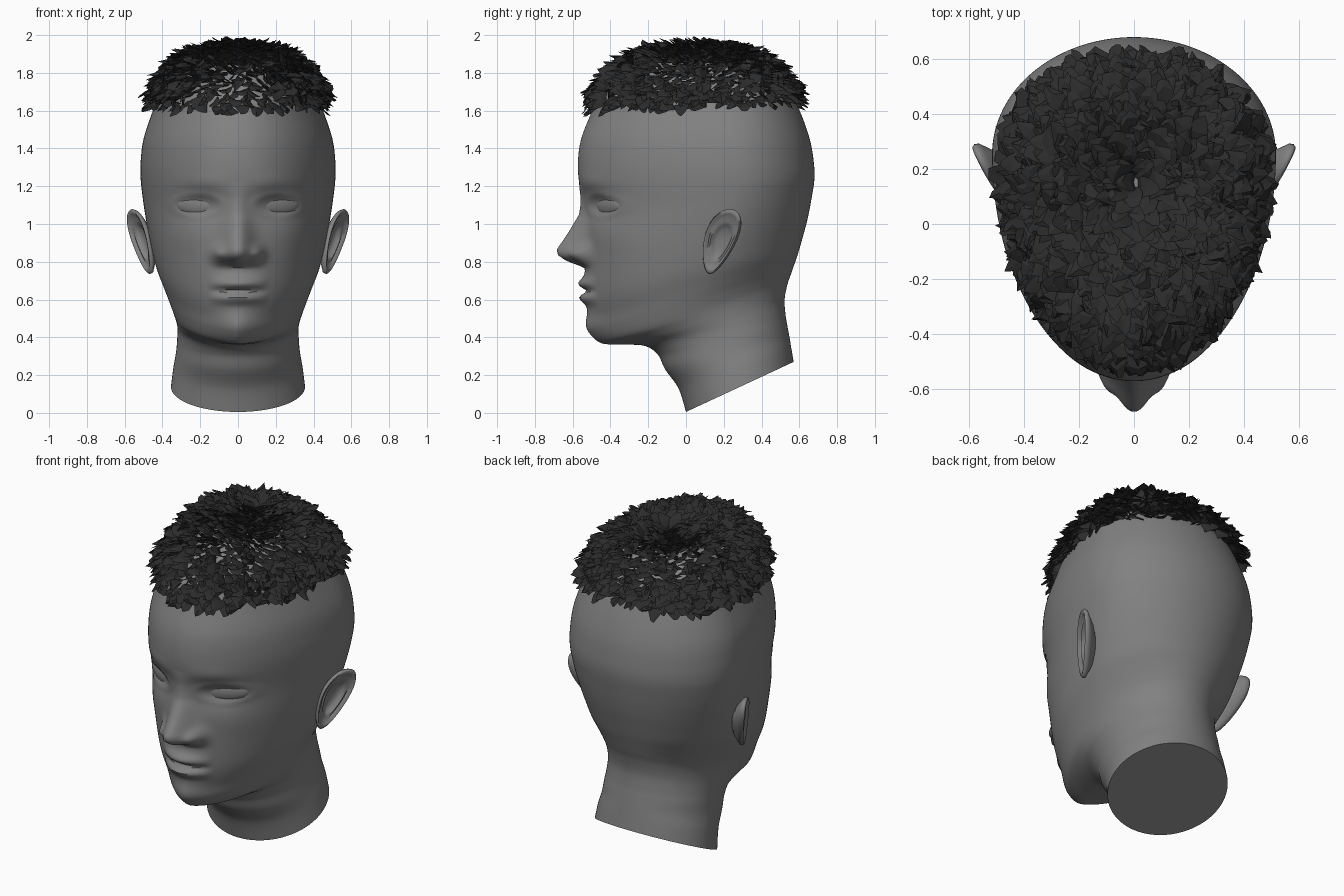
import bpy, bmesh, math, random
from mathutils import Vector
from mathutils.bvhtree import BVHTree

if "Cube" in bpy.data.objects:
    bpy.data.objects.remove(bpy.data.objects["Cube"])

random.seed(7)

# head sections from neck cut to crown: front y, front z, back y, back z, half width
ROWS = [
    (0, .005, .57, .27, .355), (-.04, .13, .558, .34, .342), (-.11, .23, .548, .40, .328),
    (-.15, .31, .537, .46, .322), (-.22, .355, .527, .52, .32), (-.34, .362, .522, .60, .328),
    (-.45, .37, .537, .68, .342), (-.505, .43, .558, .74, .365), (-.51, .52, .575, .79, .393),
    (-.515, .65, .595, .85, .43), (-.525, .78, .618, .93, .457), (-.53, .92, .642, 1.02, .48),
    (-.535, 1.08, .662, 1.12, .50), (-.565, 1.22, .68, 1.24, .515), (-.572, 1.33, .675, 1.34, .515),
    (-.555, 1.45, .655, 1.45, .50), (-.505, 1.58, .61, 1.58, .458), (-.455, 1.69, .555, 1.69, .415),
    (-.37, 1.79, .47, 1.79, .35), (-.24, 1.865, .34, 1.865, .245), (.05, 1.905, .05, 1.905, .004)]
# nose ridge: z, protrusion
NOSE = [(.765, 0), (.785, .045), (.80, .095), (.835, .148), (.865, .155), (.95, .095),
        (1.05, .035), (1.14, .012), (1.22, 0)]
SUB, HALF = 10, 80


def spline(rows, sub):
    out = []
    for i in range(len(rows) - 1):
        a, b, c, d = (rows[min(max(i + k, 0), len(rows) - 1)] for k in (-1, 0, 1, 2))
        for j in range(sub):
            t = j / sub
            out.append([.5 * (2 * q + (r - p) * t + (2 * p - 5 * q + 4 * r - s) * t * t
                              + (3 * q - p - 3 * r + s) * t ** 3) for p, q, r, s in zip(a, b, c, d)])
    return out + [list(rows[-1])]


def lerp_table(table, z):
    for (z0, h0), (z1, h1) in zip(table, table[1:]):
        if z0 <= z <= z1:
            return h0 + (h1 - h0) * (z - z0) / (z1 - z0)
    return 0


def bump(a, b):
    return math.exp(-a * a - b * b)


def face_relief(x, z):
    """Forward push of the face surface."""
    x = abs(x)
    k = min(max((1.1 - z) / .27, 0), 1)
    h = lerp_table(NOSE, z) * math.exp(-(x / (.052 + .04 * k)) ** 2.2)
    h += .05 * bump((x - .105) / .035, (z - .845) / .04)        # nostril wings
    h -= .015 * bump((x - .05) / .028, (z - .795) / .015)       # nostrils
    h -= .034 * bump((x - .19) / .10, (z - 1.10) / .075)        # eye sockets
    d = math.hypot((x - .215) / .1, (z - 1.10) / .045)
    h += .007 * math.exp(-((d - 1.3) / .3) ** 2)                # eyelids
    h += .008 * bump((x - .2) / .13, (z - 1.22) / .05)          # brows
    h += .012 * bump((x - .3) / .12, (z - .93) / .10)           # cheekbones
    h += .022 * bump(x / .15, (z - .66) / .12)                  # muzzle
    m = max(0, 1 - (x / .16) ** 2)
    h += m * (.032 * bump(0, (z - .685) / .03) + .034 * bump(0, (z - .607) / .03))
    h -= .022 * m * bump(0, (z - .645) / .016)                  # mouth line
    h += .018 * bump(x / .12, (z - .47) / .06)                  # chin
    return h


def material(name, value):
    mat = bpy.data.materials.new(name)
    mat.diffuse_color = (value, value, value, 1)
    mat.use_nodes = True
    mat.node_tree.nodes["Principled BSDF"].inputs["Base Color"].default_value = mat.diffuse_color
    return mat


def make_object(name, bm, mat, smooth=True, angle=50):
    mesh = bpy.data.meshes.new(name)
    bm.to_mesh(mesh)
    ob = bpy.data.objects.new(name, mesh)
    bpy.context.collection.objects.link(ob)
    mesh.materials.append(mat)
    if smooth:
        bpy.ops.object.select_all(action='DESELECT')
        ob.select_set(True)
        bpy.context.view_layer.objects.active = ob
        bpy.ops.object.shade_smooth_by_angle(angle=math.radians(angle))
    return ob


def bridge_rings(bm, rings):
    for a, b in zip(rings, rings[1:]):
        n = len(a)
        for i in range(n):
            bm.faces.new((a[i], a[(i + 1) % n], b[(i + 1) % n], b[i]))
    bm.faces.new(rings[0])
    bm.faces.new(rings[-1])
    bmesh.ops.recalc_face_normals(bm, faces=bm.faces)


skin = material("grey_skin", .22)
hair_mat = material("dark_hair", .025)

# head and neck: lofted rings, two half ellipses each, plus facial relief
bm = bmesh.new()
rings = []
for yf, zf, yb, zb, w in spline(ROWS, SUB):
    m = .5 + .16 * min(1, zf / 1.2)
    # taper the front of the sections around the chin
    taper = 1 + .4 * math.exp(-((zf - .42) / .13) ** 2) * min(1, max(0, (-yf - .15) / .25))
    ring = []
    for i in range(2 * HALF):
        u = i / HALF if i <= HALF else 2 - i / HALF
        t = math.pi * u ** 1.25
        c = math.cos(t)
        s = m - m * c if c > 0 else m - (1 - m) * c
        x = w * max(0, math.sin(t)) ** (taper if c > 0 else 1) * (1 if i <= HALF else -1)
        y, z = yf + (yb - yf) * s, zf + (zb - zf) * s
        if c > 0 and y < 0 and zf > .36:
            y -= face_relief(x, z) * min(1, c * 3) * min(1, (zf - .36) / .04)
        ring.append(bm.verts.new((x, y, z)))
    rings.append(ring)
bridge_rings(bm, rings)
tree = BVHTree.FromBMesh(bm)
make_object("head", bm, skin)
bm.free()

# ears: dished profile swept round a slanted egg outline
EAR = [(.05, -.025), (.35, -.025), (.5, -.012), (.62, .004), (.74, .0), (.85, .014), (.95, .018),
       (1, .008), (.97, -.008), (.85, -.02), (.6, -.045), (.3, -.06), (.05, -.065)]
for side, label in ((1, "left"), (-1, "right")):
    bm = bmesh.new()
    rings = []
    for r, h in EAR:
        ring = []
        for i in range(40):
            a = 2 * math.pi * i / 40
            v = math.sin(a) * r
            dy = math.cos(a) * r * (.085 + .026 * math.sin(a)) + .052 * v
            dz = .172 * v
            x = .507 + .5 * dy + .12 * dz + .87 * h
            ring.append(bm.verts.new((side * x, .182 + dy - .4 * h, .907 + dz)))
        rings.append(ring)
    bridge_rings(bm, rings)
    make_object(label + "_ear", bm, skin, angle=70)
    bm.free()

# eyes: flattened spheres set into the sockets
for side, label in ((1, "left"), (-1, "right")):
    hit, n, _, _ = tree.ray_cast(Vector((side * .215, -2, 1.10)), Vector((0, 1, 0)))
    bpy.ops.mesh.primitive_uv_sphere_add(segments=32, ring_count=20, radius=1)
    eye = bpy.context.object
    eye.name = label + "_eye"
    eye.scale = (.135, .035, .06)
    eye.rotation_euler = (0, 0, side * .5)
    eye.location = hit + Vector((-side * .013, .020, 0))
    eye.data.materials.append(skin)
    bpy.ops.object.shade_smooth()

# hair: folded, jagged tufts rooted all over the crown
bm = bmesh.new()
origin, crown = Vector((0, .08, 1.5)), Vector((0, .15, 1.9))
COUNT = 2400
for i in range(COUNT // 2):
    dz = 1 - 2 * (i + .5) / COUNT
    a = i * 2.39996
    rad = math.sqrt(1 - dz * dz)
    p, n, _, _ = tree.ray_cast(origin, Vector((rad * math.cos(a), rad * math.sin(a), dz)))
    if p is None or p.z < 1.625 + .03 * p.y:
        continue
    if n.dot(p - origin) < 0:
        n = -n
    out = (p - crown).normalized() + Vector([random.uniform(-.9, .9) for _ in range(3)])
    t = (out - n * out.dot(n)).normalized()
    s = n.cross(t)
    size = random.uniform(.8, 1.15)
    lift = min(1, .45 + (p.z - 1.61) / .14)     # tufts lie flatter at the hairline
    grid = []
    for up, along, wide in ((-.01, -.005, .022), (.035, .01, .04), (.064, .036, .036), (.08, .07, .018)):
        row = []
        for k in (-1, 0, 1):
            jag = random.uniform(-.012, .012) if up > .05 else 0
            q = p + size * (n * (up * lift + jag - .01 * abs(k)) + t * (along + jag - .012 * abs(k))
                            + s * wide * k)
            row.append(bm.verts.new(q))
        grid.append(row)
    for r0, r1 in zip(grid, grid[1:]):
        for k in (0, 1):
            bm.faces.new((r0[k], r0[k + 1], r1[k + 1], r1[k]))
make_object("hair", bm, hair_mat, smooth=False)
bm.free()
